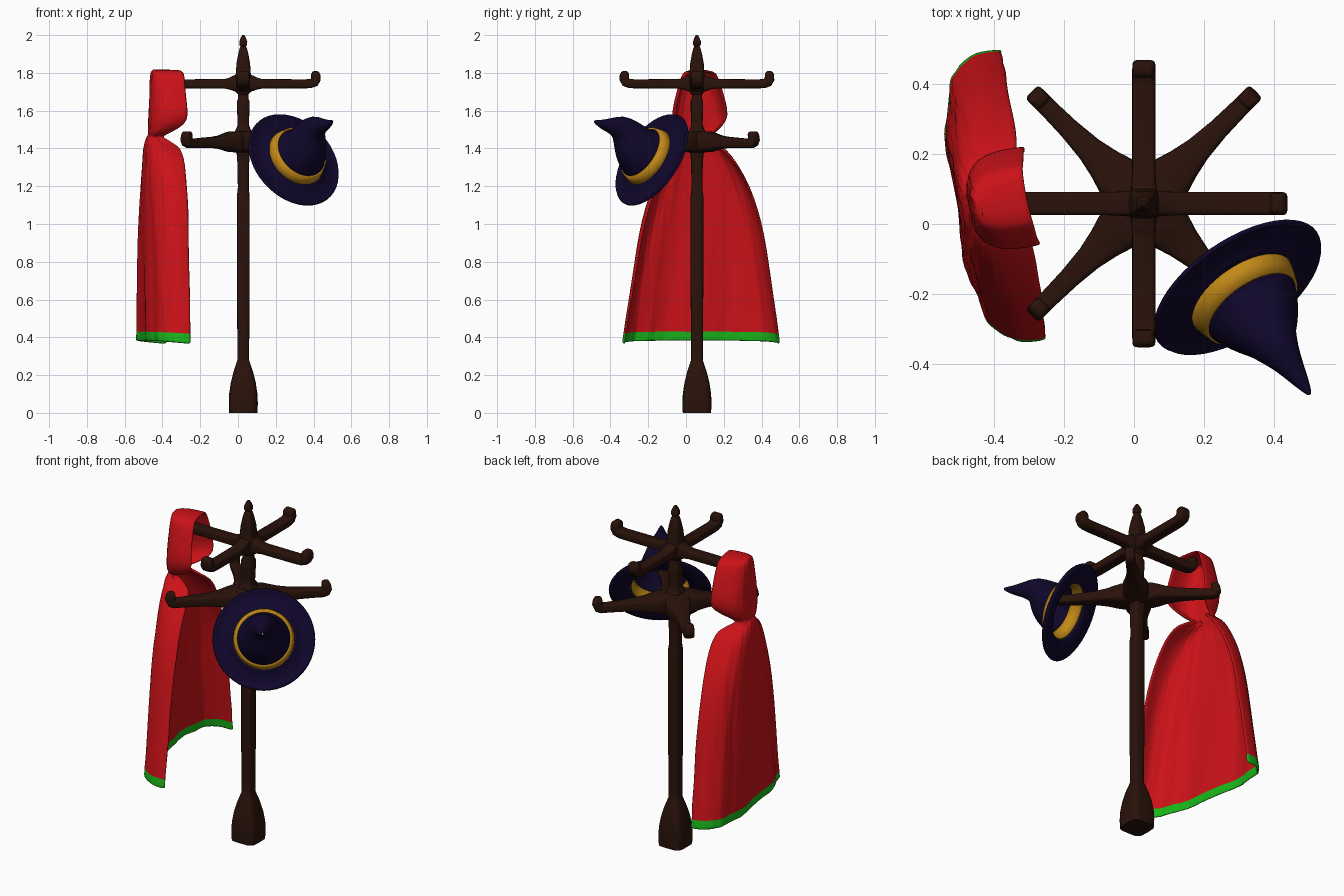
import bpy, bmesh, math, random
from mathutils import Vector

random.seed(4)
CX, CY = 0.028, 0.058          # pole centre


def material(name, rgb):
    m = bpy.data.materials.new(name)
    m.diffuse_color = (*rgb, 1)
    return m


WOOD = material("dark_wood", (0.022, 0.006, 0.003))
RED = material("red_cloth", (0.60, 0.006, 0.009))
GREEN = material("green_trim", (0.01, 0.47, 0.01))
NAVY = material("navy_felt", (0.005, 0.002, 0.024))
GOLD = material("gold_band", (0.54, 0.25, 0.009))


def loft(name, rings, mats, closed=True, caps=False, thick=0, subsurf=0, angle=40, mat_row=None):
    """Skin a list of equal-length point rings."""
    bm = bmesh.new()
    vs = [[bm.verts.new(p) for p in ring] for ring in rings]
    n = len(rings[0])
    for i in range(len(vs) - 1):
        for j in range(n if closed else n - 1):
            k = (j + 1) % n
            f = bm.faces.new((vs[i][j], vs[i][k], vs[i + 1][k], vs[i + 1][j]))
            f.material_index = mat_row(i) if mat_row else 0
    if caps:
        bm.faces.new(vs[0][::-1])
        bm.faces.new(vs[-1])
    bmesh.ops.remove_doubles(bm, verts=bm.verts, dist=0.0002)
    bmesh.ops.recalc_face_normals(bm, faces=bm.faces)
    for f in bm.faces:
        f.smooth = True
    me = bpy.data.meshes.new(name)
    bm.to_mesh(me)
    bm.free()
    me.set_sharp_from_angle(angle=math.radians(angle))
    for m in mats:
        me.materials.append(m)
    ob = bpy.data.objects.new(name, me)
    bpy.context.collection.objects.link(ob)
    if thick:
        s = ob.modifiers.new("thickness", 'SOLIDIFY')
        s.thickness = thick
        s.offset = 0
    if subsurf:
        s = ob.modifiers.new("smooth", 'SUBSURF')
        s.levels = s.render_levels = subsurf
    return ob


def spow(x, p):
    return math.copysign(abs(x) ** p, x)


def rounded_square(w, h, n=24, p=0.45):
    return [(w * spow(math.cos(2 * math.pi * i / n), p),
             h * spow(math.sin(2 * math.pi * i / n), p)) for i in range(n)]


# Pole with square foot, hubs and finial: (height, half width)
pole = [(0, .075), (.05, .077), (.10, .075), (.16, .066), (.22, .051), (.265, .036), (.28, .031),
        (.32, .031), (.70, .034), (1.15, .034), (1.17, .031), (1.19, .029), (1.32, .031),
        (1.37, .035), (1.40, .045), (1.48, .045), (1.495, .043), (1.505, .037), (1.525, .030),
        (1.56, .031), (1.60, .033), (1.65, .033), (1.665, .027), (1.685, .027), (1.70, .040),
        (1.79, .042), (1.80, .039), (1.85, .036), (1.90, .027), (1.932, .019), (1.94, .014),
        (1.948, .020), (1.965, .021), (1.985, .014), (2.0, .006)]
loft("pole", [[Vector((CX + a, CY + b, z)) for a, b in rounded_square(w, w)] for z, w in pole],
     [WOOD], caps=True)

# Arms with upturned ends: (distance out, height, half width, half thickness)
upper = [(0, 1.745, .036, .048), (.05, 1.745, .036, .042), (.075, 1.743, .034, .031),
         (.10, 1.742, .033, .025), (.33, 1.742, .033, .024), (.358, 1.744, .033, .024),
         (.376, 1.751, .033, .026), (.384, 1.766, .033, .026), (.384, 1.785, .032, .025),
         (.381, 1.798, .030, .022), (.379, 1.806, .024, .015), (.379, 1.809, .016, .008)]
lower = [(0, 1.435, .066, .058), (.08, 1.435, .068, .054), (.115, 1.434, .065, .045),
         (.16, 1.433, .051, .036), (.22, 1.432, .038, .030), (.30, 1.430, .030, .027),
         (.38, 1.427, .027, .024), (.405, 1.427, .027, .025), (.420, 1.433, .027, .026),
         (.426, 1.447, .027, .026), (.424, 1.465, .026, .024), (.418, 1.480, .025, .021),
         (.416, 1.488, .020, .015), (.416, 1.491, .012, .008)]


def arm(name, st, ang):
    out = Vector((math.cos(ang), math.sin(ang), 0))
    side = Vector((-out.y, out.x, 0))
    rings = []
    for i, (r, z, w, h) in enumerate(st):
        a, b = st[max(i - 1, 0)], st[min(i + 1, len(st) - 1)]
        t = (out * (b[0] - a[0]) + Vector((0, 0, b[1] - a[1]))).normalized()
        nrm = t.cross(side)
        c = Vector((CX, CY, z)) + out * r
        rings.append([c + side * p + nrm * q for p, q in rounded_square(w, h)])
    loft(name, rings, [WOOD], caps=True, angle=60)


for k in range(4):
    arm(f"upper_arm_{k + 1}", upper, k * math.pi / 2)
    arm(f"lower_arm_{k + 1}", lower, math.pi / 4 + k * math.pi / 2)

# Pointed hat hung on the front right lower arm
HC = Vector((.295, -.18, 1.34))
HN = Vector((.50, -.72, .48)).normalized()
SIDE = Vector((.82, .57, 0)).normalized()


def hat_ring(c, t, r, n=48):
    e1 = (SIDE - t * SIDE.dot(t)).normalized()
    e2 = t.cross(e1)
    return [c + (e1 * math.cos(2 * math.pi * i / n) + e2 * math.sin(2 * math.pi * i / n)) * r
            for i in range(n)]


def hat_lathe(name, prof, mat, thick):
    loft(name, [hat_ring(HC + HN * o, HN, r) for r, o in prof], [mat], thick=thick)


hat_lathe("hat_brim", [(.272, .004), (.262, -.002), (.235, -.005), (.200, 0), (.173, .010), (.160, .022)],
          NAVY, .014)
hat_lathe("hat_band", [(.163, .014), (.155, .048), (.144, .083)], GOLD, .010)
crown = [((.333, -.236, 1.376), .144), ((.352, -.264, 1.408), .124), ((.368, -.290, 1.445), .102),
         ((.386, -.320, 1.489), .080), ((.408, -.352, 1.513), .063), ((.438, -.393, 1.520), .040),
         ((.470, -.440, 1.526), .024), ((.492, -.472, 1.538), .011), ((.501, -.486, 1.544), .003)]
pts = [Vector(p) for p, r in crown]
rings = []
for i, (p, r) in enumerate(crown):
    t = HN if i == 0 else (pts[min(i + 1, len(pts) - 1)] - pts[i - 1]).normalized()
    rings.append(hat_ring(pts[i], t, r))
loft("hat_crown", rings, [NAVY], thick=.004, subsurf=1, angle=180)

# Hooded cloak, an open U section facing the pole:
# (height at back, height at front, half width, front depth, back bulge)
cloak = [(.382, .364, .420, .132, .062), (.400, .384, .419, .132, .062), (.420, .406, .416, .132, .062),
         (.50, .50, .404, .133, .062), (.62, .62, .384, .134, .061), (.78, .78, .358, .135, .060),
         (.95, .94, .332, .136, .058), (1.10, 1.08, .296, .136, .056), (1.22, 1.19, .256, .136, .054),
         (1.32, 1.28, .208, .136, .050), (1.40, 1.35, .160, .133, .046), (1.432, 1.39, .115, .128, .042),
         (1.445, 1.41, .090, .115, .038), (1.457, 1.452, .066, .045, .032), (1.465, 1.465, .062, .035, .028),
         (1.474, 1.485, .080, .075, .024), (1.49, 1.53, .120, .155, .022), (1.55, 1.575, .145, .160, .020),
         (1.63, 1.64, .133, .155, .018), (1.72, 1.72, .110, .150, .015), (1.785, 1.78, .089, .146, .012),
         (1.807, 1.805, .076, .142, .008), (1.816, 1.812, 0, .138, 0)]
TILT = math.radians(9)
AX = Vector((-math.sin(TILT), math.cos(TILT), 0))   # along the cloak's width
FW = Vector((math.cos(TILT), math.sin(TILT), 0))    # towards the pole
N = 56
rings = []
for zb, zf, a, d, b in cloak:
    ring = []
    hood = zb > 1.47
    p = .6 if hood else .66
    fold = .006 * max(0, min(1, (1.42 - zb) / .6))
    for j in range(N + 1):
        t = 2 * j / N - 1
        th = t * math.pi / 2
        u = a * spow(math.sin(th), p) * (1 - .015 * abs(t) ** 8)
        c = max(0, math.cos(th)) ** p
        v = d - (d + b) * c
        # hanging folds and small wrinkles
        v += fold * c * math.sin(17 * t + 1.5 * math.sin(3 * zb))
        u += fold * .5 * (1 - c) * math.sin(9 * t + 5 * zb)
        if a > 0:
            v += random.uniform(-.004, .004)
        f = min(1, max(0, (v + b) / (d + b)))
        y0 = .056 if hood else .066
        ring.append(Vector((-.443, y0, zb + (zf - zb) * f)) + AX * u + FW * v)
    rings.append(ring)
loft("hooded_cloak", rings, [RED, GREEN], closed=False, thick=.012, subsurf=1, angle=180,
     mat_row=lambda i: 1 if i < 2 else 0)
